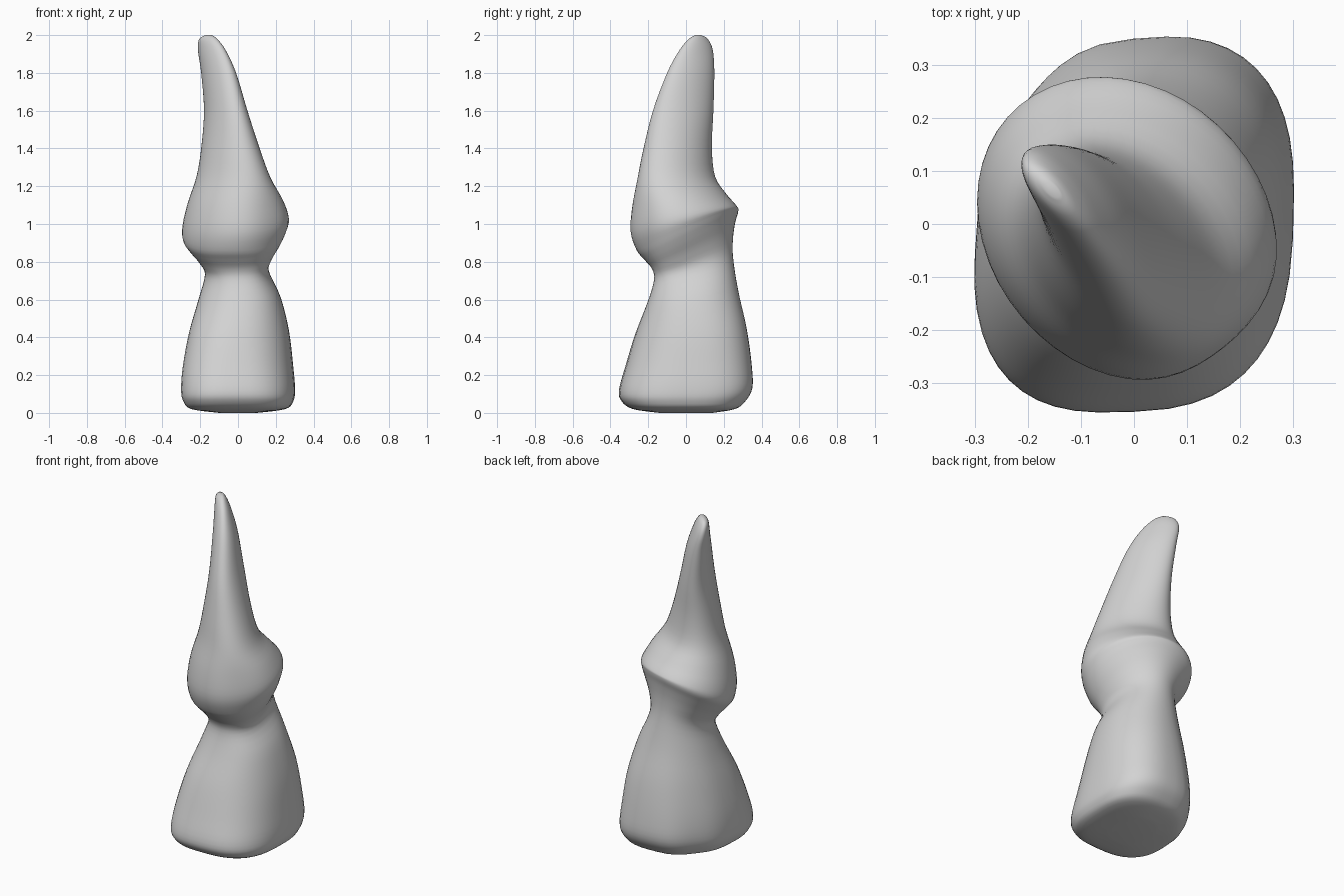
import bpy
import bmesh
import math

# Remove the default cube
cube = bpy.data.objects.get("Cube")
if cube:
    bpy.data.objects.remove(cube, do_unlink=True)

SIDES = 48   # points around each section
STEPS = 4    # smooth steps between key sections

# Key sections: front z, back z, x min, x max, y min, y max, skew,
# swelling of the front left corner
base = [
    (.00, .00, -.10, .10, -.14, .14, .1, 0),
    (.02, .02, -.25, .25, -.28, .26, .1, 0),
    (.06, .06, -.292, .292, -.34, .315, .1, 0),
    (.12, .13, -.305, .302, -.355, .353, .1, 0),
    (.25, .25, -.295, .292, -.32, .35, .1, 0),
    (.42, .45, -.26, .27, -.268, .322, .08, 0),
    (.58, .65, -.21, .225, -.205, .277, 0, .03),
    (.70, .82, -.175, .16, -.165, .25, -.05, .1),
]
hood = [
    (.76, .93, -.21, .18, -.175, .249, -.1, .08),
    (.81, 1.02, -.26, .225, -.22, .262, -.14, 0),
    (.86, 1.075, -.293, .255, -.265, .277, -.16, -.06),
    (.96, 1.10, -.292, .272, -.299, .268, -.17, -.08),
    (1.10, 1.16, -.264, .238, -.288, .215, -.22, -.06),
    (1.25, 1.25, -.22, .17, -.255, .155, -.33, 0),
]
horn = [
    (1.4, 1.4, -.195, .115, -.225, .137, -.4, 0),
    (1.6, 1.6, -.18, .05, -.175, .145, -.5, 0),
    (1.8, 1.8, -.195, -.01, -.10, .15, -.62, 0),
    (1.92, 1.92, -.212, -.065, -.035, .142, -.75, 0),
    (1.98, 1.98, -.205, -.11, .015, .115, -.75, 0),
    (2.0, 2.0, -.17, -.14, .05, .08, -.7, 0),
]


def blend(a, b, c, d, t):
    """Smooth curve from b to c, guided by the neighbours a and d."""
    return b + t / 2 * (c - a + t * (2*a - 5*b + 4*c - d + t * (3*(b - c) + d - a)))


def smooth_sections(keys):
    padded = [keys[0]] + keys + [keys[-1]]
    for i in range(len(keys) - 1):
        for step in range(STEPS):
            yield [blend(*values, step / STEPS) for values in zip(*padded[i:i + 4])]
    yield keys[-1]


def rounded(value, power):
    return math.copysign(abs(value) ** power, value)


def corner(angle, degrees):
    """One at the given corner, fading to zero beside it."""
    return max(0, math.cos(angle - math.radians(degrees))) ** 6


def add_ring(bm, section):
    """One tilted, skewed oval; the foot is squarer, with a worn back right corner."""
    front, back, x_min, x_max, y_min, y_max, skew, swell = section
    foot = 1 - min(1, max(0, front / 0.75))
    power = 1 - 0.3 * foot
    ring = []
    for i in range(SIDES):
        angle = math.tau * i / SIDES
        scale = 1 + swell * corner(angle, -45) - 0.14 * foot * corner(angle, 135)
        u = rounded(math.cos(angle), power) * scale
        v = rounded(math.sin(angle + skew), power) * scale
        x = (x_min + x_max) / 2 + u * (x_max - x_min) / 2
        y = (y_min + y_max) / 2 + v * (y_max - y_min) / 2
        rise = (math.sin(angle + 0.15) / 2 + 0.5) ** 1.4
        ring.append(bm.verts.new((x, y, front + (back - front) * rise)))
    return ring


# One continuous skin over foot, waist, hood and horn
bm = bmesh.new()
rings = [add_ring(bm, section) for section in smooth_sections(base + hood + horn)]
for lower, upper in zip(rings, rings[1:]):
    for i in range(SIDES):
        j = (i + 1) % SIDES
        bm.faces.new((lower[i], lower[j], upper[j], upper[i]))
bm.faces.new(reversed(rings[0]))
bm.faces.new(rings[-1])
bmesh.ops.recalc_face_normals(bm, faces=bm.faces)

mesh = bpy.data.meshes.new("hooded_figure")
bm.to_mesh(mesh)
bm.free()
figure = bpy.data.objects.new("hooded_figure", mesh)
bpy.context.collection.objects.link(figure)

# Plain pale grey
grey = bpy.data.materials.new("pale_grey")
grey.use_nodes = True
colour = (0.65, 0.65, 0.65, 1)
grey.diffuse_color = colour
grey.node_tree.nodes["Principled BSDF"].inputs["Base Color"].default_value = colour
mesh.materials.append(grey)

# Smooth shading
bpy.context.view_layer.objects.active = figure
figure.select_set(True)
bpy.ops.object.shade_smooth_by_angle(angle=math.radians(60))
